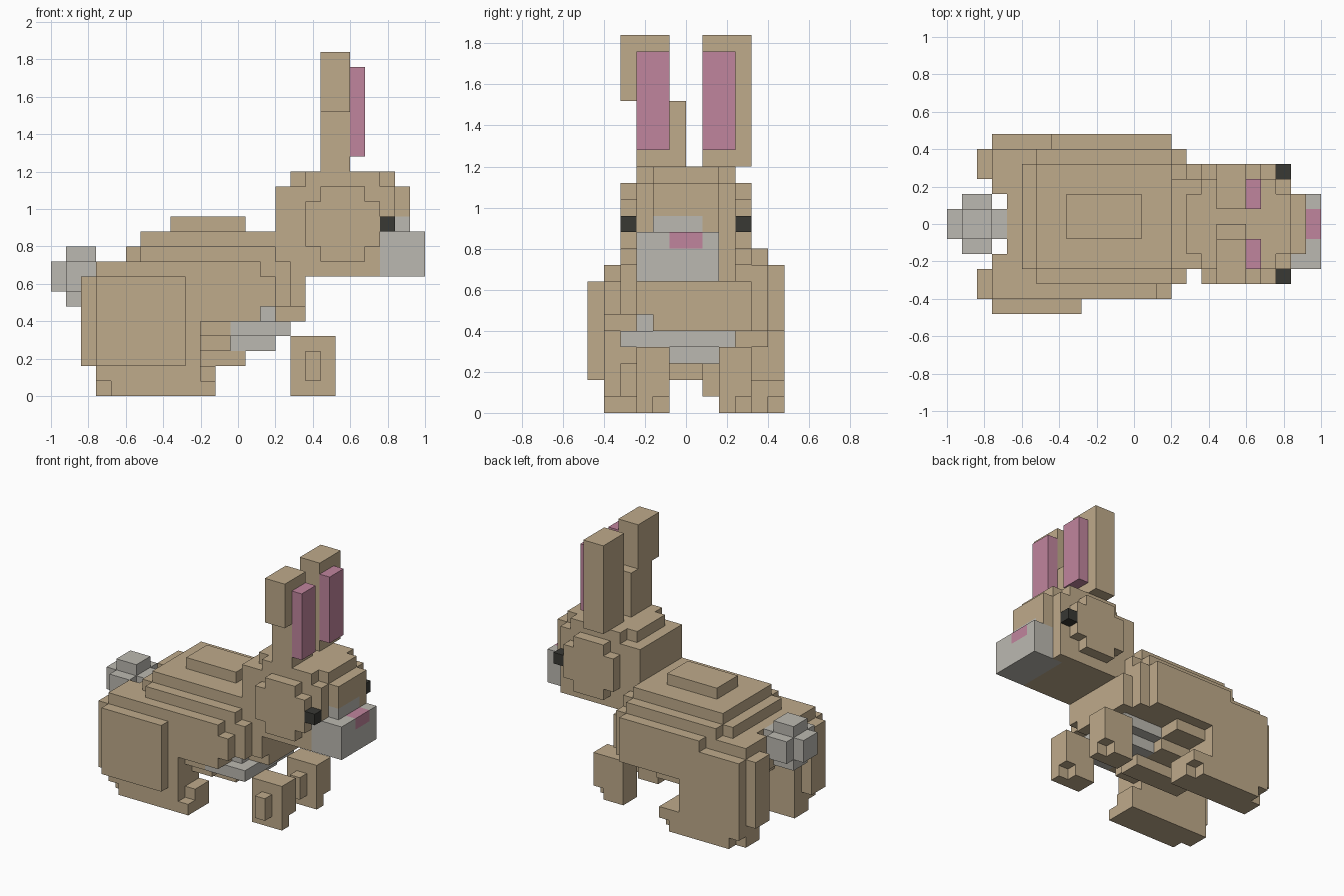
import bpy
import bmesh
from mathutils import Vector

cube = bpy.data.objects.get("Cube")
if cube:
    bpy.data.objects.remove(cube)

UNIT = 0.08
SHIFT = Vector((-1, 0, 0))


def make_material(name, red, green, blue):
    material = bpy.data.materials.new(name)
    material.use_nodes = True
    colour = (red, green, blue, 1)
    material.diffuse_color = colour
    material.node_tree.nodes["Principled BSDF"].inputs["Base Color"].default_value = colour
    return material


tan = make_material("tan_fur", .52, .405, .256)
grey = make_material("pale_grey_fur", .50, .485, .44)
pink = make_material("pink_skin", .53, .235, .34)
dark = make_material("dark_eye", .04, .04, .034)

# Every filled cell of the block grid remembers the part that owns it
cells = {}
materials = {}


def cells_in(box):
    xs, ys, zs = box
    for x in range(*xs):
        for y in range(*ys):
            for z in range(*zs):
                yield x, y, z


def add(name, material, *boxes):
    materials[name] = material
    for box in boxes:
        for cell in cells_in(box):
            cells[cell] = name


def carve(*boxes):
    for box in boxes:
        for cell in cells_in(box):
            cells.pop(cell, None)


# Torso: flanks, stepped back and stepped chest
add("torso", tan,
    ((4, 15), (-4, 5), (5, 9)),
    ((3, 14), (-5, -4), (5, 9)),
    ((14, 15), (-5, -4), (6, 8)),
    ((7, 15), (5, 6), (5, 9)),
    ((5, 16), (-3, 4), (9, 10)),
    ((6, 15), (-4, 5), (9, 10)),
    ((6, 15), (-3, 4), (10, 11)),
    ((8, 13), (-1, 2), (11, 12)))
add("chest", tan,
    ((15, 16), (-4, 5), (5, 9)),
    ((16, 17), (-3, 4), (5, 8)))
carve(((14, 17), (-5, -2), (5, 6)))

# Underside
add("underside", tan,
    ((5, 12), (-4, 5), (4, 5)),
    ((6, 12), (-3, 3), (3, 4)),
    ((7, 13), (-1, 1), (2, 3)))
add("belly_patch", grey,
    ((12, 16), (-4, 3), (4, 5)),
    ((12, 15), (-1, 2), (3, 4)),
    ((14, 15), (-3, -2), (5, 6)))

# Hind legs
add("right_hind_leg", tan,
    ((3, 10), (-5, -2), (2, 9)),
    ((2, 3), (-5, -3), (2, 8)),
    ((3, 9), (-6, -5), (2, 8)),
    ((3, 11), (-5, -2), (0, 2)))
carve(((3, 4), (-5, -4), (0, 1)),
      ((10, 11), (-5, -4), (1, 2)))
add("left_hind_leg", tan,
    ((3, 9), (2, 6), (2, 8)),
    ((3, 9), (2, 5), (8, 9)),
    ((2, 3), (3, 5), (2, 8)),
    ((3, 11), (3, 6), (0, 2)))
carve(((3, 4), (5, 6), (0, 1)),
      ((10, 11), (5, 6), (0, 1)))

# Front legs, each with a small side plate
for name, y in (("right_front_leg", -3), ("left_front_leg", 2)):
    add(name, tan,
        ((16, 19), (y, y + 2), (0, 4)),
        ((17, 18), (y - 1, y), (1, 3)))
    carve(((18, 19), (y + 1, y + 2), (0, 1)))

# Head
add("head", tan,
    ((15, 16), (-3, 3), (8, 14)),
    ((16, 23), (-3, 3), (8, 14)),
    ((16, 23), (-2, 2), (14, 15)),
    ((17, 22), (-3, 3), (14, 15)),
    ((17, 22), (-4, 4), (10, 13)),
    ((18, 21), (-4, 4), (9, 14)),
    ((23, 24), (-2, 2), (11, 14)))
add("muzzle", grey,
    ((22, 25), (-3, 2), (8, 11)),
    ((23, 24), (-2, 1), (11, 12)))
add("nose", pink, ((24, 25), (-1, 1), (10, 11)))
add("right_eye", dark, ((22, 23), (-4, -3), (11, 12)))
add("left_eye", dark, ((22, 23), (3, 4), (11, 12)))

# Ears: the right one has a kinked tip
add("right_ear", tan,
    ((18, 20), (-3, 0), (15, 19)),
    ((18, 20), (-4, -1), (19, 23)))
add("left_ear", tan, ((18, 20), (1, 4), (15, 23)))
add("right_inner_ear", pink, ((20, 21), (-3, -1), (16, 22)))
add("left_inner_ear", pink, ((20, 21), (1, 3), (16, 22)))

# Tail
add("tail", grey,
    ((1, 3), (-1, 1), (6, 10)),
    ((1, 3), (-2, 2), (7, 9)),
    ((0, 4), (-1, 1), (7, 9)))

# Turn each part into a mesh of its exposed faces
SIDES = [Vector(side) for side in (
    (1, 0, 0), (-1, 0, 0), (0, 1, 0), (0, -1, 0), (0, 0, 1), (0, 0, -1))]


def build(name, material):
    bm = bmesh.new()
    for cell in [c for c, owner in cells.items() if owner == name]:
        middle = Vector(cell) + Vector((.5, .5, .5))
        for side in SIDES:
            if tuple(int(a + b) for a, b in zip(cell, side)) in cells:
                continue
            u = Vector((side.y, side.z, side.x))
            v = side.cross(u)
            corners = (-u - v, u - v, u + v, v - u)
            bm.faces.new([bm.verts.new((middle + (side + c) / 2) * UNIT + SHIFT)
                          for c in corners])
    bmesh.ops.remove_doubles(bm, verts=bm.verts, dist=UNIT / 9)
    bmesh.ops.dissolve_limit(bm, angle_limit=.01, verts=bm.verts, edges=bm.edges)
    mesh = bpy.data.meshes.new(name)
    bm.to_mesh(mesh)
    bm.free()
    mesh.materials.append(material)
    bpy.context.collection.objects.link(bpy.data.objects.new(name, mesh))


for part, material in materials.items():
    build(part, material)
